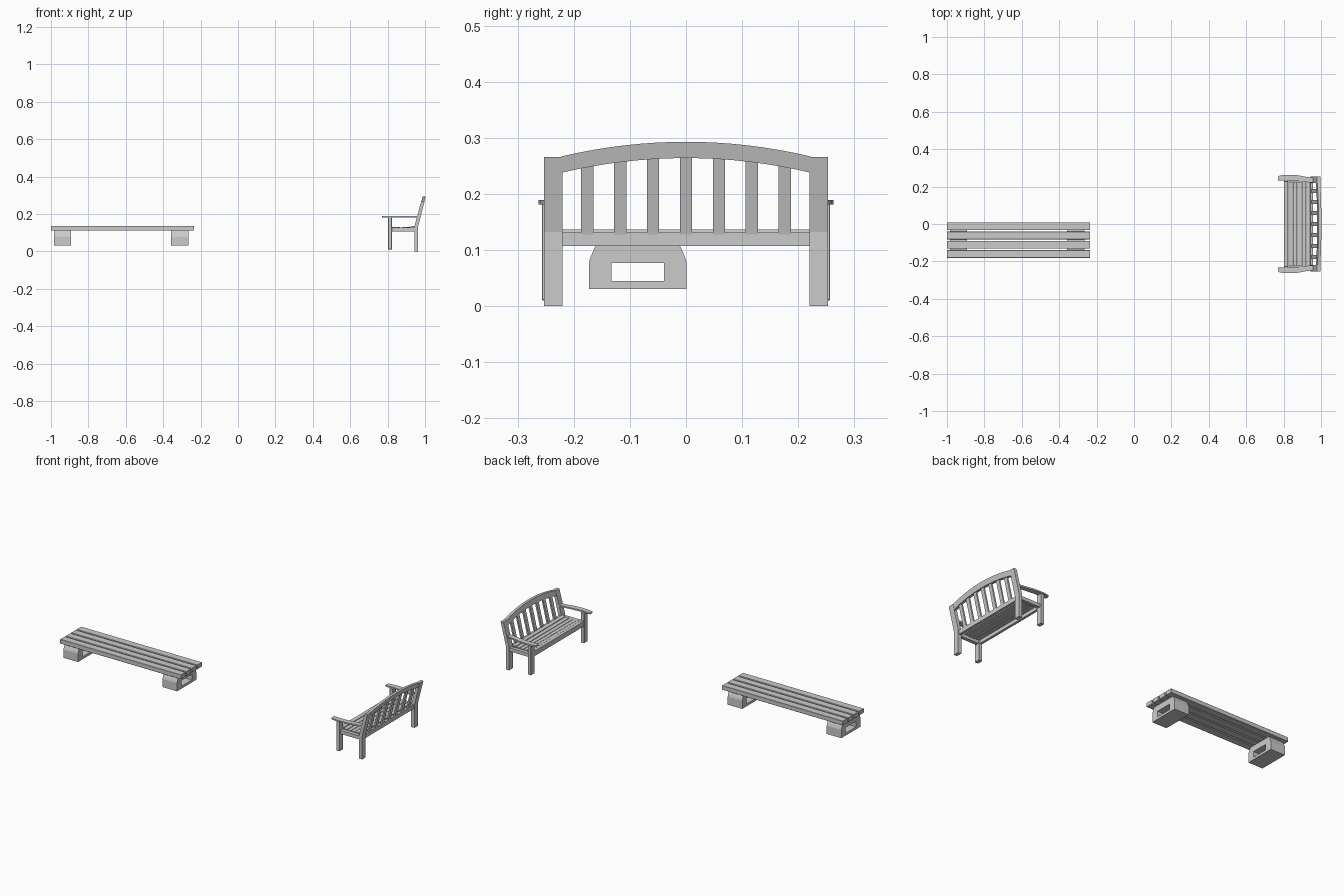
import bpy, bmesh, math
from mathutils import Vector

if "Cube" in bpy.data.objects:
    bpy.data.objects.remove(bpy.data.objects["Cube"])


def prism(name, pts, depth):
    """Extrude a closed loop of 3D points along the vector depth."""
    bm = bmesh.new()
    face = bm.faces.new([bm.verts.new(p) for p in pts])
    ext = bmesh.ops.extrude_face_region(bm, geom=[face])
    bmesh.ops.translate(bm, vec=Vector(depth),
                        verts=[v for v in ext["geom"] if isinstance(v, bmesh.types.BMVert)])
    bmesh.ops.recalc_face_normals(bm, faces=bm.faces)
    me = bpy.data.meshes.new(name)
    bm.to_mesh(me)
    bm.free()
    ob = bpy.data.objects.new(name, me)
    bpy.context.collection.objects.link(ob)
    return ob


def box(name, x, y, z):
    pts = [(x[0], y[0], z[0]), (x[1], y[0], z[0]), (x[1], y[1], z[0]), (x[0], y[1], z[0])]
    return prism(name, pts, (0, 0, z[1] - z[0]))


def soften(ob, width=0.0015):
    m = ob.modifiers.new("edge", "BEVEL")
    m.width = width
    m.segments = 1
    m.limit_method = 'ANGLE'


def mirror_y(ob):
    m = ob.modifiers.new("mirror", "MIRROR")
    m.use_axis = (False, True, False)


# --- Flat bench: four long planks ---
cy = -0.086
for i in range(4):
    y = cy + (i - 1.5) * 0.0495
    soften(box(f"flat_bench_plank_{i + 1}", (-1.0, -0.234), (y - 0.0211, y + 0.0211), (0.111, 0.136)))

# --- Flat bench: two pedestals with rounded shoulders and a window ---
half = [(0.087, 0.031), (0.087, 0.078), (0.084, 0.088), (0.076, 0.106), (0.073, 0.111)]
outline = half + [(-y, z) for y, z in reversed(half)]
for i, x in enumerate((-0.984, -0.357)):
    ped = prism(f"flat_bench_pedestal_{i + 1}", [(x, cy + y, z) for y, z in outline], (0.092, 0, 0))
    cut = box(f"window_cutter_{i + 1}", (x - 0.02, x + 0.112), (cy - 0.047, cy + 0.047), (0.045, 0.077))
    cut.hide_render = True
    cut.hide_viewport = True
    cut.display_type = 'WIRE'
    b = ped.modifiers.new("window", "BOOLEAN")
    b.object = cut
    b.solver = 'EXACT'

# --- Garden bench: legs, the rear ones bending into the reclined back ---
front_leg = box("front_leg", (0.802, 0.823), (0.225, 0.257), (0.01, 0.183))
soften(front_leg)
mirror_y(front_leg)
side = [(0.943, 0), (0.963, 0), (0.963, 0.132), (0.997, 0.266), (0.979, 0.266), (0.943, 0.132)]
rear_leg = prism("rear_leg", [(x, 0.22, z) for x, z in side], (0, 0.033, 0))
mirror_y(rear_leg)

# --- Garden bench: seat frame ---
side_rail = box("side_rail", (0.82, 0.946), (0.228, 0.248), (0.107, 0.127))
mirror_y(side_rail)
box("front_rail", (0.804, 0.818), (-0.228, 0.228), (0.107, 0.127))
box("rear_rail", (0.943, 0.958), (-0.222, 0.222), (0.107, 0.131))

# --- Garden bench: dished seat slats ---
for i in range(6):
    t = i / 5
    x = 0.813 + 0.119 * t
    z = 0.125 + 0.006 * (2 * t - 1) ** 2
    slope = 0.25 * (2 * t - 1) * 0.5
    s, c = math.sin(slope), math.cos(slope)
    loop = [(x + a * c - b * s, -0.225, z + a * s + b * c)
            for a, b in ((-0.0105, -0.004), (0.0105, -0.004), (0.0105, 0.004), (-0.0105, 0.004))]
    prism(f"seat_slat_{i + 1}", loop, (0, 0.45, 0))


# --- Garden bench: back, with everything lying on the leaning plane ---
def lean(z):
    return 0.954 + (z - 0.132) * 0.246


def arch(y):
    return 0.293 - 0.026 * (y / 0.222) ** 2


ys = [-0.222 + 0.444 * i / 16 for i in range(17)]
top = [(y, arch(y)) for y in ys]
low = [(y, arch(y) - 0.029) for y in reversed(ys)]
prism("arched_top_rail", [(lean(z) - 0.007, y, z) for y, z in top + low], (0.0155, 0, 0))
for i in range(7):
    y = (i - 3) * 0.0587
    zt = arch(y) - 0.02
    loop = [(lean(z) - 0.004, yy, z) for yy, z in
            ((y - 0.011, 0.124), (y + 0.011, 0.124), (y + 0.011, zt), (y - 0.011, zt))]
    prism(f"back_slat_{i + 1}", loop, (0.009, 0, 0))

# --- Garden bench: curved armrests ---
outer = [(0.772, 0.255), (0.78, 0.259), (0.81, 0.263), (0.845, 0.263), (0.88, 0.26), (0.92, 0.252), (0.965, 0.246)]
inner = [(0.965, 0.220), (0.92, 0.224), (0.88, 0.229), (0.845, 0.232), (0.81, 0.233), (0.78, 0.231), (0.77, 0.234)]
arm = prism("armrest", [(x, y, 0.181) for x, y in outer + inner], (0, 0, 0.008))
mirror_y(arm)
